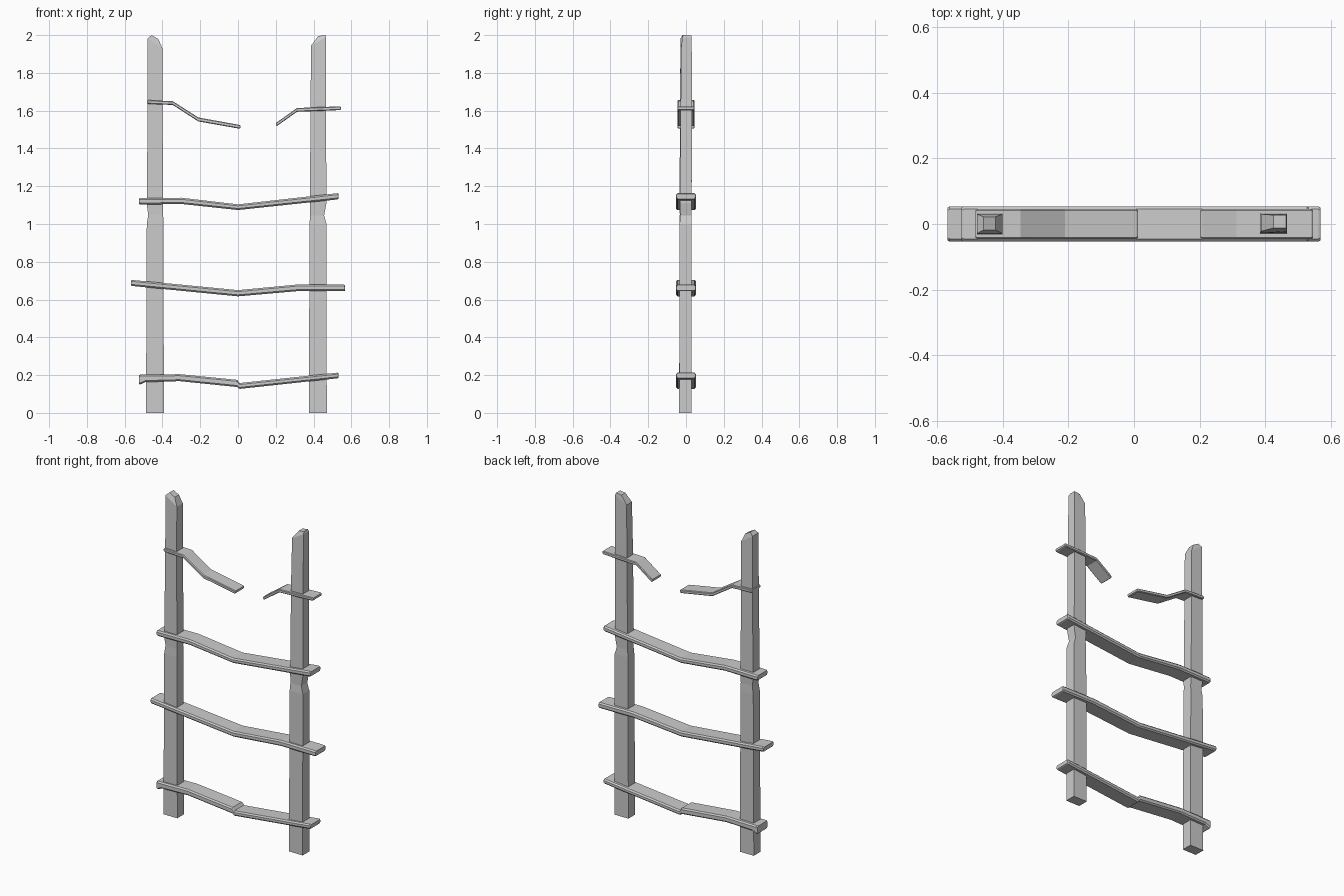
import bpy
import bmesh


def loft(name, rings):
    """Skin a list of equal-sized rings into a closed solid."""
    bm = bmesh.new()
    loops = [[bm.verts.new(p) for p in ring] for ring in rings]
    n = len(loops[0])
    for a, b in zip(loops, loops[1:]):
        for i in range(n):
            j = (i + 1) % n
            bm.faces.new((a[i], a[j], b[j], b[i]))
    bm.faces.new(loops[0][::-1])
    bm.faces.new(loops[-1])
    bmesh.ops.recalc_face_normals(bm, faces=bm.faces)
    mesh = bpy.data.meshes.new(name)
    bm.to_mesh(mesh)
    bm.free()
    obj = bpy.data.objects.new(name, mesh)
    bpy.context.collection.objects.link(obj)
    return obj


def post(name, stations):
    """Stations: x left, x right, z left, z right, y front, y back."""
    loft(name, [[(xl, yf, zl), (xr, yf, zr), (xr, yb, zr), (xl, yb, zl)]
                for xl, xr, zl, zr, yf, yb in stations])


def plank(name, stations, half_y, chamfer):
    """Stations: x, z top, z bottom; chamfered section and ends."""
    def ring(x, top, bottom, inset=0.0):
        w, t, b, c = half_y - inset, top - inset, bottom + inset, chamfer
        return [(x, -w, b + c), (x, -w, t - c), (x, -w + c, t), (x, w - c, t),
                (x, w, t - c), (x, w, b + c), (x, w - c, b), (x, -w + c, b)]

    e = 0.006
    first, last = stations[0], stations[-1]
    rings = [ring(*first, inset=0.003)]
    rings.append(ring(first[0] + e, *first[1:]))
    rings += [ring(*s) for s in stations[1:-1]]
    rings.append(ring(last[0] - e, *last[1:]))
    rings.append(ring(*last, inset=0.003))
    loft(name, rings)


# Uprights, with a worn notch halfway up and a slanted tip
post("left_post", [
    (-0.487, -0.392, 0.0, 0.0, -0.036, 0.030),
    (-0.483, -0.395, 1.00, 1.00, -0.035, 0.030),
    (-0.475, -0.396, 1.05, 1.05, -0.033, 0.028),
    (-0.483, -0.396, 1.10, 1.10, -0.034, 0.030),
    (-0.478, -0.400, 1.65, 1.65, -0.032, 0.032),
    (-0.478, -0.400, 1.982, 1.93, -0.029, 0.030),
    (-0.458, -0.422, 2.0, 1.98, -0.018, 0.022)])
post("right_post", [
    (0.375, 0.470, 0.0, 0.0, -0.036, 0.030),
    (0.379, 0.469, 1.00, 1.00, -0.034, 0.030),
    (0.381, 0.456, 1.045, 1.045, -0.030, 0.028),
    (0.381, 0.468, 1.11, 1.11, -0.032, 0.030),
    (0.384, 0.466, 1.65, 1.65, -0.028, 0.032),
    (0.387, 0.466, 1.945, 1.988, -0.022, 0.030),
    (0.425, 0.462, 1.995, 2.0, -0.012, 0.027)])

# Sagging whole rungs
plank("lower_rung", [
    (-0.525, 0.202, 0.150), (-0.49, 0.202, 0.163), (-0.31, 0.205, 0.168),
    (-0.005, 0.175, 0.137), (0.008, 0.158, 0.127), (0.532, 0.213, 0.183)],
    0.053, 0.008)
plank("middle_rung", [
    (-0.567, 0.704, 0.672), (0.0, 0.650, 0.617), (0.33, 0.681, 0.646),
    (0.567, 0.679, 0.644)], 0.053, 0.008)
plank("upper_rung", [
    (-0.525, 1.137, 1.103), (-0.30, 1.139, 1.106), (0.0, 1.104, 1.074),
    (0.532, 1.163, 1.130)], 0.053, 0.008)

# Two halves of the snapped top rung
plank("broken_rung_left", [
    (-0.482, 1.656, 1.636), (-0.345, 1.650, 1.630), (-0.21, 1.564, 1.543),
    (0.012, 1.525, 1.505)], 0.045, 0.004)
plank("broken_rung_right", [
    (0.202, 1.540, 1.520), (0.312, 1.614, 1.594), (0.545, 1.623, 1.603)],
    0.045, 0.004)
